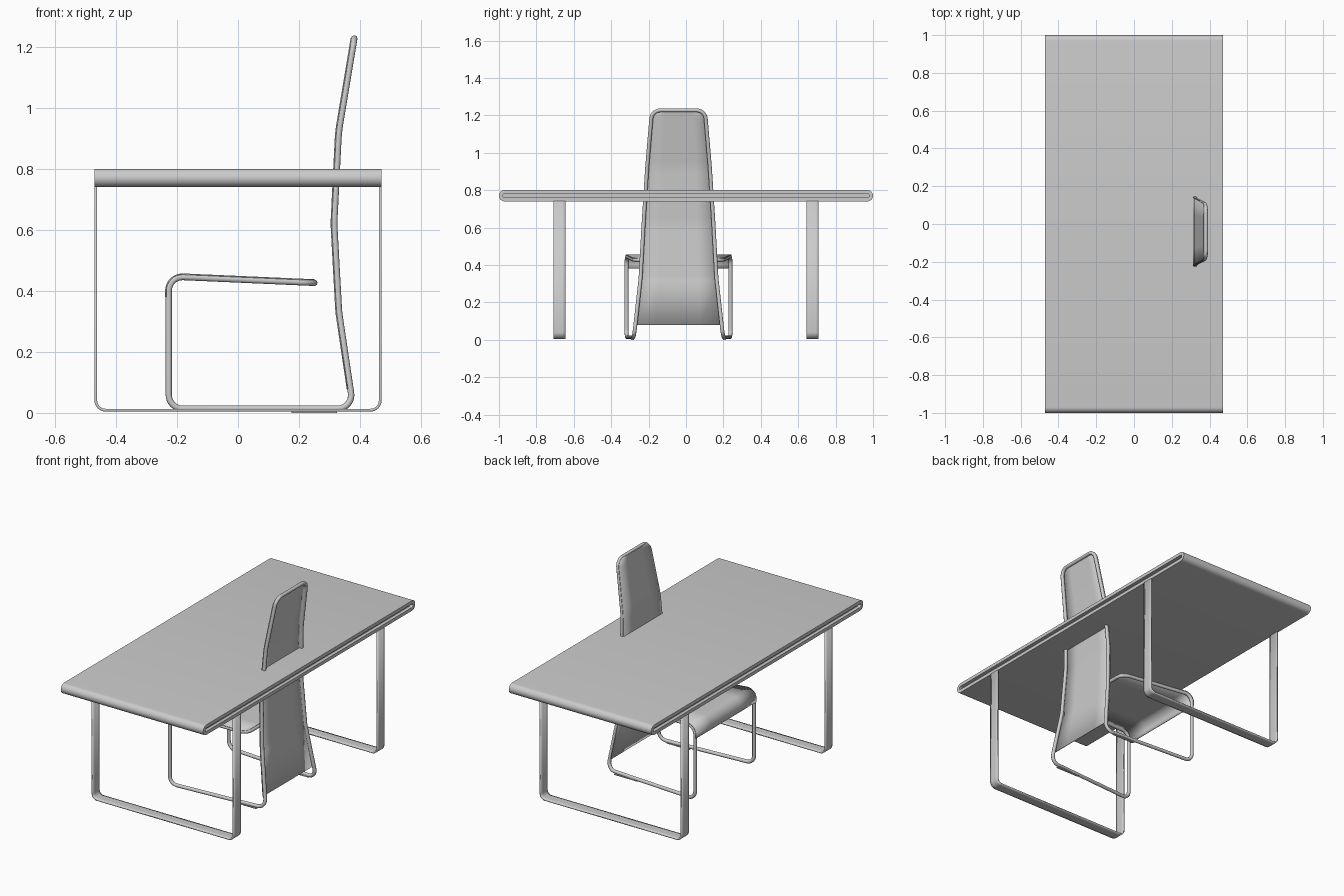
import bpy, bmesh, math
from mathutils import Vector

if "Cube" in bpy.data.objects:
    bpy.data.objects.remove(bpy.data.objects["Cube"])

CY = -0.04  # chair centre line


def finish(name, bm, angle=40):
    bmesh.ops.recalc_face_normals(bm, faces=bm.faces)
    me = bpy.data.meshes.new(name)
    bm.to_mesh(me)
    bm.free()
    ob = bpy.data.objects.new(name, me)
    bpy.context.collection.objects.link(ob)
    smooth(ob, angle)
    return ob


def smooth(ob, angle=40):
    bpy.ops.object.select_all(action='DESELECT')
    ob.select_set(True)
    bpy.context.view_layer.objects.active = ob
    bpy.ops.object.shade_smooth_by_angle(angle=math.radians(angle))


def fillet(pts, radii, cyclic=False, n=8):
    """Round the corners of a polyline."""
    pts = [Vector(p) for p in pts]
    out = []
    for i, p in enumerate(pts):
        if not cyclic and i in (0, len(pts) - 1):
            out.append(p)
            continue
        a = (pts[i - 1] - p).normalized()
        b = (pts[(i + 1) % len(pts)] - p).normalized()
        d = radii[i] / math.tan(a.angle(b) / 2)
        centre = p + (a + b).normalized() * radii[i] / math.sin(a.angle(b) / 2)
        u, v = p + a * d - centre, p + b * d - centre
        w = u.angle(v)
        for k in range(n + 1):
            t = k / n
            out.append(centre + (u * math.sin((1 - t) * w) + v * math.sin(t * w)) / math.sin(w))
    return out


def sheet(name, rows, thickness):
    """Thin sheet through rows of (x, z, y_min, y_max)."""
    bm = bmesh.new()
    loops = [[bm.verts.new((x, y0 + (y1 - y0) * j / 4, z)) for j in range(5)]
             for x, z, y0, y1 in rows]
    for r, s in zip(loops, loops[1:]):
        for j in range(4):
            bm.faces.new((r[j], r[j + 1], s[j + 1], s[j]))
    ob = finish(name, bm)
    m = ob.modifiers.new("thickness", 'SOLIDIFY')
    m.thickness = thickness
    m.offset = 0
    return ob


# Table top: rounded slab with a groove in each long side
bm = bmesh.new()
prof = []
for s in (1, -1):
    for k in range(13):
        a = math.pi * k / 12
        prof.append((s * (0.97 + 0.03 * math.sin(a)), 0.77 + s * 0.03 * math.cos(a)))
face = bm.faces.new([bm.verts.new((-0.47, y, z)) for y, z in prof])
ext = bmesh.ops.extrude_face_region(bm, geom=[face])
bmesh.ops.translate(bm, vec=(0.94, 0, 0),
                    verts=[g for g in ext['geom'] if isinstance(g, bmesh.types.BMVert)])
bmesh.ops.recalc_face_normals(bm, faces=bm.faces)
ends = [f for f in bm.faces if len(f.verts) > 4]
inner = bmesh.ops.inset_individual(bm, faces=ends, thickness=0.02, depth=0)
for f in ends:
    vec = Vector((-0.02 if f.calc_center_median().x > 0 else 0.02, 0, 0))
    ext = bmesh.ops.extrude_face_region(bm, geom=[f])
    bmesh.ops.translate(bm, vec=vec,
                        verts=[g for g in ext['geom'] if isinstance(g, bmesh.types.BMVert)])
    bmesh.ops.delete(bm, geom=[f], context='FACES_ONLY')
finish("table_top", bm)

# Table legs: flat-bar U frames
leg = fillet([(-0.466, 0, 0.742), (-0.466, 0, 0.009), (0.466, 0, 0.009), (0.466, 0, 0.742)],
             [0, 0.032, 0.032, 0])
for name, y in (("table_leg_frame_front", -0.677), ("table_leg_frame_back", 0.677)):
    sheet(name, [(p.x, p.z, y - 0.032, y + 0.032) for p in leg], 0.009)

# Chair frame: one continuous bent tube
half = [(0.25, 0.235, 0.426), (-0.227, 0.278, 0.447), (-0.227, 0.278, 0.014),
        (0.378, 0.238, 0.014), (0.331, 0.203, 0.33), (0.315, 0.187, 0.62),
        (0.330, 0.168, 0.92), (0.381, 0.142, 1.227)]
rad = [0.05, 0.045, 0.045, 0.045, 0.3, 0.5, 0.5, 0.05]
mirror = [(x, -y, z) for x, y, z in reversed(half)]
path = fillet(half + mirror, rad + rad[::-1], cyclic=True)
cu = bpy.data.curves.new("chair_frame", 'CURVE')
cu.dimensions = '3D'
cu.bevel_depth = 0.0105
cu.bevel_resolution = 3
sp = cu.splines.new('POLY')
sp.points.add(len(path) - 1)
for q, p in zip(sp.points, path):
    q.co = (p.x, p.y + CY, p.z, 1)
sp.use_cyclic_u = True
frame = bpy.data.objects.new("chair_frame", cu)
bpy.context.collection.objects.link(frame)
bpy.context.view_layer.objects.active = frame
frame.select_set(True)
bpy.ops.object.convert(target='MESH')
smooth(bpy.context.view_layer.objects.active)


# Chair seat and back: sheets laid over the tube
def sling(name, pts):
    rows = []
    for i, p in enumerate(pts):
        a, b = pts[max(i - 1, 0)], pts[min(i + 1, len(pts) - 1)]
        t = Vector((b.x - a.x, b.z - a.z))
        t = t.normalized() if t.length > 1e-4 else Vector((0, 1))
        h = abs(p.y) + 0.007
        rows.append((p.x - t.y * 0.010, p.z + t.x * 0.010, CY - h, CY + h))
    sheet(name, rows, 0.004)


n = 9  # points per rounded corner
side = path[:8 * n]
post = Vector((-0.227, 0.278, 0.38))
sling("chair_seat", [post] + side[n:2 * n][::-1] + side[:n][::-1])
low, up = side[4 * n - 1], side[4 * n]
start = low.lerp(up, (0.08 - low.z) / (up.z - low.z))
sling("chair_back", [start] + side[4 * n:])

# Glides under the chair runners
for name, s in (("chair_glide_left", -1), ("chair_glide_right", 1)):
    bm = bmesh.new()
    bmesh.ops.create_cube(bm, size=1)
    bmesh.ops.scale(bm, vec=(0.15, 0.016, 0.006), verts=bm.verts)
    bmesh.ops.translate(bm, vec=(0.25, CY + s * 0.246, 0.003), verts=bm.verts)
    finish(name, bm)
